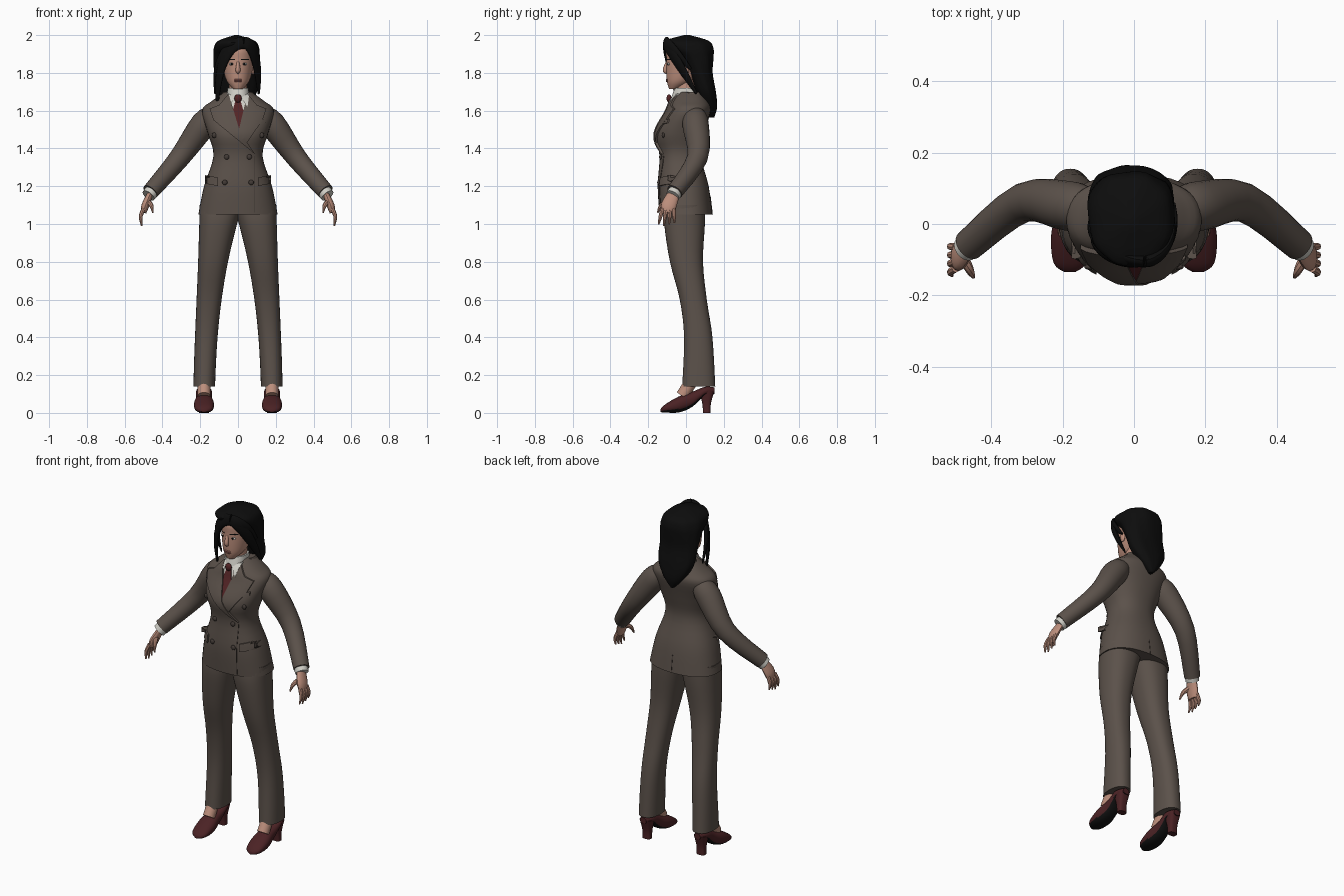
import bpy, bmesh, math
from mathutils import Vector, Matrix
from mathutils.bvhtree import BVHTree

if "Cube" in bpy.data.objects:
    bpy.data.objects.remove(bpy.data.objects["Cube"])

made = []


def material(name, red, green, blue):
    mat = bpy.data.materials.new(name)
    mat.use_nodes = True
    mat.diffuse_color = (red, green, blue, 1)
    bsdf = next(node for node in mat.node_tree.nodes if node.type == 'BSDF_PRINCIPLED')
    bsdf.inputs["Base Color"].default_value = (red, green, blue, 1)
    return mat


SUIT = material("suit brown", .105, .083, .069)
SEAM = material("dark button brown", .055, .043, .037)
HAIR = material("black hair", .004, .004, .004)
SKIN = material("skin", .5, .27, .2)
SHIRT = material("shirt white", .62, .61, .56)
TIE = material("tie red", .085, .017, .018)
SHOE = material("shoe maroon", .07, .016, .018)
SOLE = material("sole black", .006, .006, .006)
EYE = material("eye white", .6, .58, .55)
LIP = material("lip pink", .36, .14, .12)


def finish(name, bm, *materials):
    bmesh.ops.recalc_face_normals(bm, faces=bm.faces[:])
    mesh = bpy.data.meshes.new(name)
    bm.to_mesh(mesh)
    bm.free()
    for mat in materials:
        mesh.materials.append(mat)
    part = bpy.data.objects.new(name, mesh)
    bpy.context.scene.collection.objects.link(part)
    made.append(part)
    return part


def spline(rows, steps=4):
    """Smooth interpolation through rows of numbers."""
    smooth, last = [], len(rows) - 1
    for i in range(last):
        before, start, end, after = (rows[min(max(i + j, 0), last)] for j in (-1, 0, 1, 2))
        for j in range(steps):
            t = j / steps
            smooth.append([q + t / 2 * (r - p + t * (2*p - 5*q + 4*r - s + t * (3*(q - r) + s - p)))
                           for p, q, r, s in zip(before, start, end, after)])
    return smooth + [list(rows[-1])]


def skin_rings(name, rings, *materials):
    bm = bmesh.new()
    loops = [[bm.verts.new(point) for point in ring] for ring in rings]
    for low, high in zip(loops, loops[1:]):
        for i in range(len(low)):
            bm.faces.new((low[i - 1], low[i], high[i], high[i - 1]))
    bm.faces.new(loops[0])
    bm.faces.new(loops[-1])
    return finish(name, bm, *materials)


def loft(name, rows, *materials, centre=lambda h: 0, lengthwise=False, power=2.3, ripple=0):
    """Rows are height (or length), half width, near limit, far limit."""
    rings, sides = [], 40
    for h, half, near, far in spline(rows):
        ring = []
        for i in range(sides):
            angle = math.tau * i / sides
            c, s = (math.copysign(abs(f(angle)) ** (2 / power), f(angle))
                    for f in (math.cos, math.sin))
            wave = 1 + ripple * math.cos(8 * angle + 14 * h)
            u = centre(h) + half * c * wave
            v = (near + far) / 2 + (far - near) / 2 * s * wave
            ring.append((u, h, v) if lengthwise else (u, v, h))
        rings.append(ring)
    return skin_rings(name, rings, *materials)


def tube(name, rows, mat, mirror=1, flat=1, ref=(0, 1, 0), sides=16):
    """Rows are x, y, z, radius; flat squashes the section across ref."""
    rows = spline(rows)
    path = [Vector((x * mirror, y, z)) for x, y, z, radius in rows]
    rings = []
    for i, (point, row) in enumerate(zip(path, rows)):
        along = (path[min(i + 1, len(path) - 1)] - path[max(i - 1, 0)]).normalized()
        u = Vector(ref)
        u = (u - along * u.dot(along)).normalized()
        v = along.cross(u) * flat
        rings.append([point + (u * math.cos(a) + v * math.sin(a)) * row[-1]
                      for a in (math.tau * j / sides for j in range(sides))])
    return skin_rings(name, rings, mat)


def ball(name, location, size, mat):
    bm = bmesh.new()
    place = Matrix.Translation(location) @ Matrix.Diagonal((*size, 1))
    bmesh.ops.create_uvsphere(bm, u_segments=16, v_segments=10, radius=1, matrix=place)
    finish(name, bm, mat)


def surface(part):
    return BVHTree.FromPolygons([v.co.copy() for v in part.data.vertices],
                                [tuple(p.vertices) for p in part.data.polygons])


def depth_at(tree, x, z, facing=-1):
    hit = tree.ray_cast(Vector((x, facing, z)), Vector((0, -facing, 0)))[0]
    return (hit or tree.find_nearest(Vector((x, facing * .1, z)))[0]).y


def plate(name, outline, mat, tree, lift=.002, facing=-1):
    """Flat x, z outline draped over a surface and thickened inwards."""
    bm = bmesh.new()
    bm.faces.new([bm.verts.new((x, 0, z)) for x, z in outline])
    bmesh.ops.triangulate(bm, faces=bm.faces[:])
    grid = .015
    for normal, values in zip((Vector((1, 0, 0)), Vector((0, 0, 1))), zip(*outline)):
        for i in range(math.ceil(min(values) / grid), math.ceil(max(values) / grid)):
            bmesh.ops.bisect_plane(bm, geom=bm.verts[:] + bm.edges[:] + bm.faces[:],
                                   plane_co=normal * i * grid, plane_no=normal)
    for v in bm.verts:
        v.co.y = depth_at(tree, v.co.x, v.co.z, facing) + facing * lift
    inner = bmesh.ops.extrude_face_region(bm, geom=bm.faces[:], use_keep_orig=True)["geom"]
    for v in inner:
        if isinstance(v, bmesh.types.BMVert):
            v.co.y -= facing * (lift + .003)
    finish(name, bm, mat)


def flip(outline, mirror):
    return [(x * mirror, z) for x, z in outline]


def box(x, z, width, height, slant=0):
    w, h = width / 2, height / 2
    return [(x - w, z - h - slant), (x + w, z - h + slant),
            (x + w, z + h + slant), (x - w, z + h - slant)]


def lock(name, mirror, reach, sweep, drop):
    """Tapering strand that sweeps from the parting round the side of the head."""
    rows = []
    for i in range(7):
        t = i / 6
        rows.append((.03 + mirror * reach * math.sin(t * math.pi / 2), sweep * t * t - .105,
                     1.96 - drop * t * t, .004 + .012 * (1 - t ** 4)))
    tube(name, rows, HAIR, flat=2, ref=(mirror, -1, 0))


# Jacket body and collar
jacket = loft("jacket", [(1.05, .21, -.14, .14), (1.2, .18, -.15, .12), (1.36, .13, -.14, .08),
                         (1.48, .16, -.16, .1), (1.6, .19, -.1, .13), (1.65, .14, -.08, .12),
                         (1.7, .07, -.04, .09)], SUIT)
body = surface(jacket)
loft("jacket_collar", [(1.64, .11, -.03, .12), (1.7, .08, -.02, .09)], SUIT)

# Shirt and tie
plate("shirt_front", [(-.06, 1.69), (.06, 1.69), (0, 1.47)], SHIRT, body)
loft("shirt_collar", [(1.65, .064, -.085, .08), (1.72, .055, -.06, .06)], SHIRT)
plate("tie", [(0, 1.7), (.04, 1.56), (0, 1.47), (-.04, 1.56)], TIE, body, lift=.007)
ball("tie_knot", (0, -.09, 1.665), (.02, .013, .022), TIE)

# Lapels, with the right panel crossing over the left
notch = [(.05, 1.69), (.1, 1.63), (.15, 1.61), (.13, 1.55)]
plate("left_lapel", notch + [(.04, 1.42), (0, 1.48)], SUIT, body, lift=.009)
plate("right_lapel", flip(notch, -1) + [(.09, 1.37), (.01, 1.49)], SUIT, body, lift=.013)
plate("front_edge", box(.087, 1.21, .003, .3), SEAM, body)
plate("back_vent", box(0, 1.1, .004, .1), SEAM, body, facing=1)
plate("breast_pocket", box(.12, 1.54, .05, .02, slant=.005), SUIT, body, lift=.008)

# Head and neck
head = loft("head", [(1.715, .025, -.09, -.04), (1.75, .056, -.1, .03), (1.8, .074, -.104, .09),
                     (1.87, .083, -.104, .11), (1.93, .078, -.1, .11), (1.98, .03, -.04, .06)],
            SKIN, power=2)
face = surface(head)
loft("neck", [(1.63, .05, -.06, .05), (1.78, .045, -.05, .06)], SKIN, power=2)
tube("nose", [(0, -.1, 1.86, .006), (0, -.11, 1.815, .013), (0, -.1, 1.8, .007)], SKIN)
for name, z in (("upper_lip", 1.764), ("lower_lip", 1.756)):
    ball(name, (0, -.1, z), (.022, .007, .005), LIP)

for s, side in ((1, "left_"), (-1, "right_")):
    # Eye, brow and ear
    ball(side + "eye", (.033 * s, -.092, 1.847), (.016, .008, .007), EYE)
    ball(side + "iris", (.033 * s, -.099, 1.847), (.006, .003, .006), HAIR)
    plate(side + "eyebrow", flip(box(.037, 1.87, .04, .006), s), HAIR, face)
    ball(side + "ear", (.08 * s, 0, 1.82), (.01, .018, .03), SKIN)

    # Collar wing, pocket flap and buttons
    plate(side + "collar_wing", flip([(.01, 1.68), (.06, 1.69), (.05, 1.62)], s),
          SHIRT, body, lift=.011)
    plate(side + "pocket_flap", flip(box(.14, 1.23, .07, .045, slant=.006), s),
          SUIT, body, lift=.012)
    for name, x, z in (("upper", .125, 1.47), ("middle", .06, 1.355), ("lower", .07, 1.22)):
        ball(side + name + "_button", (x * s, depth_at(body, x * s, z) - .003, z),
             (.014, .008, .014), SEAM)

    # Sleeve and shirt cuff
    tube(side + "sleeve", [(.12, .05, 1.58, .05), (.18, .05, 1.53, .07), (.31, .06, 1.35, .055),
                           (.464, -.06, 1.17, .044)], SUIT, s, sides=24)
    tube(side + "shirt_cuff", [(.45, -.05, 1.18, .039), (.474, -.07, 1.15, .037)], SHIRT, s)

    # Hand with four fanned fingers and a thumb
    tube(side + "palm", [(.46, -.06, 1.17, .03), (.49, -.09, 1.1, .041), (.5, -.095, 1.06, .03)],
         SKIN, s, flat=.5)
    for i, finger in enumerate(("index", "middle", "ring", "little")):
        y, fan = .02 * i - .125, .02 - .008 * i
        tube(side + finger + "_finger", [
            (.5, y, 1.08, .011), (.515, y - fan / 2, 1.04, .01),
            (.51, y - fan, .99 + .008 * abs(i - 1), .004)], SKIN, s, sides=8)
    tube(side + "thumb", [(.48, -.09, 1.12, .015), (.46, -.13, 1.1, .012), (.45, -.15, 1.06, .004)],
         SKIN, s, sides=8)

    # Trouser leg, spreading and narrowing towards the hem
    loft(side + "trouser_leg",
         [(z, .057 + .043 * z ** 3, near, far) for z, near, far in (
             (.14, -.02, .155), (.4, -.01, .14), (.6, -.033, .11), (.8, -.085, .09),
             (1, -.115, .1), (1.1, -.11, .1))],
         SUIT, centre=lambda z: s * (.18 - .075 * z * z))

    # Shoe with a dark underside, block heel and bare instep
    def foot(h):
        return .18 * s
    shoe = loft(side + "shoe", [
        (-.135, .015, .004, .02), (-.11, .045, .002, .045), (-.04, .053, .002, .086),
        (.03, .042, .03, .11), (.1, .041, .09, .138), (.15, .02, .1, .135)],
        SHOE, SOLE, centre=foot, lengthwise=True)
    for polygon in shoe.data.polygons:
        polygon.material_index = int(polygon.normal.z < -.6)
    loft(side + "heel", [(0, .026, .09, .13), (.05, .026, .086, .132), (.115, .036, .07, .15)],
         SHOE, centre=foot, power=3)
    tube(side + "instep", [(.18, -.02, .09, .034), (.18, .05, .2, .034)], SKIN, s)

# Wavy hair, falling to a point on the back
loft("hair", [(1.565, .01, .12, .15), (1.62, .06, .09, .165), (1.7, .108, .055, .158),
              (1.8, .117, .015, .14), (1.88, .12, -.035, .145), (1.93, .12, -.1, .145),
              (1.97, .097, -.11, .12), (2, .01, -.01, .02)],
     HAIR, centre=lambda z: -.008, ripple=.018)

# Fringe and side locks
lock("right_fringe", -1, .14, .07, .33)
lock("right_side_lock", -1, .15, .12, .27)
lock("left_fringe", 1, .075, .13, .14)
lock("left_side_lock", 1, .08, .16, .27)

# Smooth shading with sharp edges kept
bpy.ops.object.select_all(action='DESELECT')
for part in made:
    part.select_set(True)
bpy.context.view_layer.objects.active = made[0]
bpy.ops.object.shade_smooth_by_angle(angle=math.radians(40))
